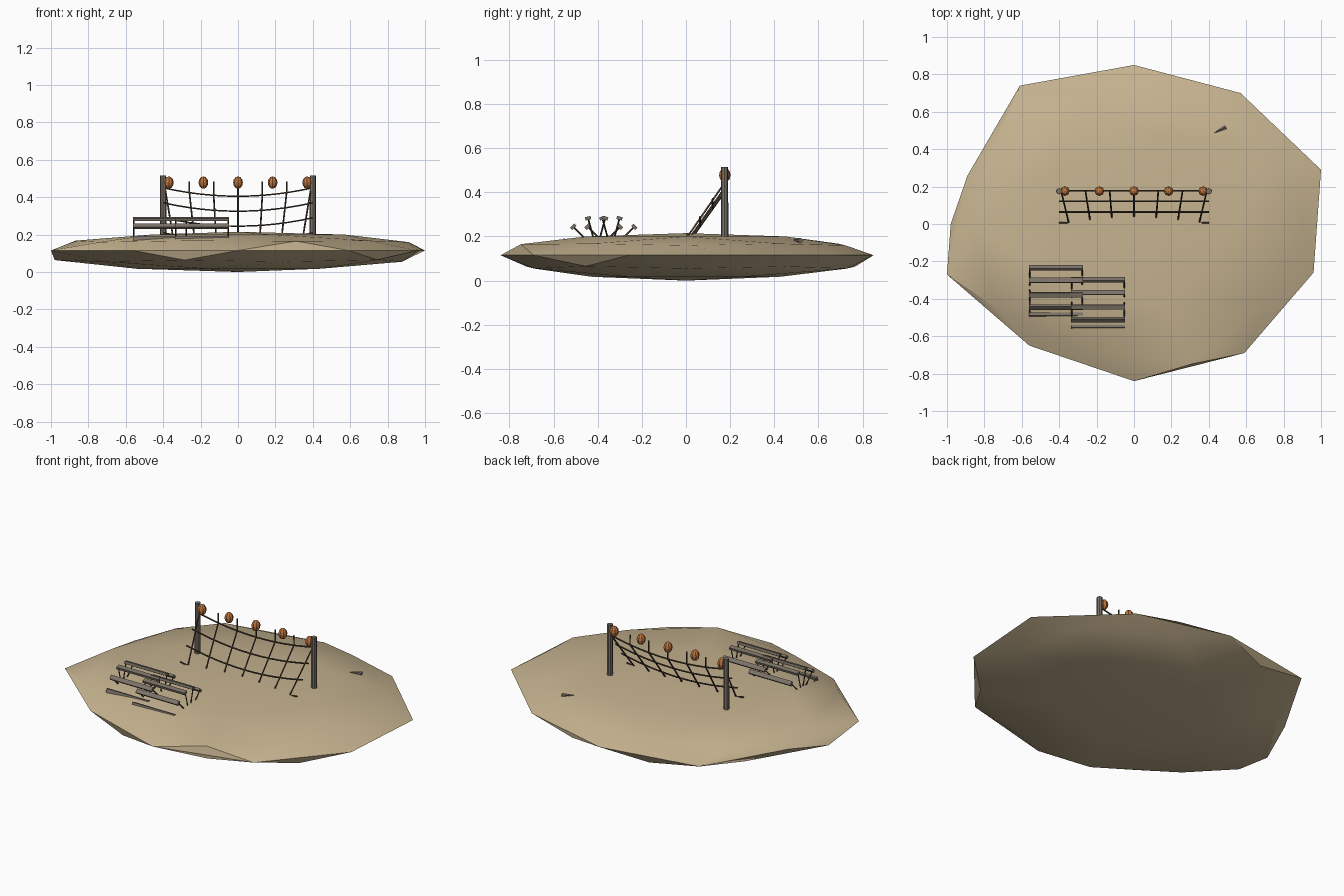
import bpy, bmesh, math
from mathutils import Vector, Matrix

if "Cube" in bpy.data.objects:
    bpy.data.objects.remove(bpy.data.objects["Cube"])


def material(name, rgb):
    m = bpy.data.materials.new(name)
    m.diffuse_color = (*rgb, 1)
    m.use_nodes = True
    m.node_tree.nodes["Principled BSDF"].inputs["Base Color"].default_value = m.diffuse_color
    return m


SAND = material("sand", (0.57, 0.455, 0.28))
WOOD = material("weathered wood", (0.20, 0.17, 0.14))
ROPE = material("dark rope", (0.07, 0.05, 0.032))
ORANGE = material("orange float", (0.52, 0.18, 0.05))


def finish(bm, name, mat, smooth=False):
    bmesh.ops.recalc_face_normals(bm, faces=bm.faces)
    mesh = bpy.data.meshes.new(name)
    bm.to_mesh(mesh)
    bm.free()
    mesh.materials.append(mat)
    ob = bpy.data.objects.new(name, mesh)
    bpy.context.collection.objects.link(ob)
    if smooth:
        bpy.context.view_layer.objects.active = ob
        ob.select_set(True)
        bpy.ops.object.shade_smooth_by_angle(angle=math.radians(30))
        ob.select_set(False)
    return ob


def rod(bm, a, b, r1, r2, sides=6):
    """Tapered rod between two points."""
    a, b = Vector(a), Vector(b)
    rot = Vector((0, 0, 1)).rotation_difference(b - a).to_matrix().to_4x4()
    bmesh.ops.create_cone(bm, cap_ends=True, segments=sides, radius1=r1, radius2=r2,
                          depth=(b - a).length,
                          matrix=Matrix.Translation((a + b) / 2) @ rot)


def rope(name, points, radius=0.0045):
    """Bevelled curve through the points, converted to a mesh."""
    cu = bpy.data.curves.new(name, 'CURVE')
    cu.dimensions = '3D'
    cu.bevel_depth = radius
    cu.bevel_resolution = 1
    cu.use_fill_caps = True
    sp = cu.splines.new('POLY')
    sp.points.add(len(points) - 1)
    for p, co in zip(sp.points, points):
        p.co = (*co, 1)
    cu.materials.append(ROPE)
    ob = bpy.data.objects.new(name, cu)
    bpy.context.collection.objects.link(ob)
    bpy.context.view_layer.objects.active = ob
    ob.select_set(True)
    bpy.ops.object.convert(target='MESH')
    ob.select_set(False)


# Sand island: flattened low-poly sphere with an irregular rim
rim = [(1, 0.29), (0.57, 0.70), (0, 0.85), (-0.61, 0.74), (-0.89, 0.26),
       (-1, -0.27), (-0.56, -0.65), (0, -0.84), (0.59, -0.69), (0.96, -0.26)]
bm = bmesh.new()
bmesh.ops.create_icosphere(bm, subdivisions=2, radius=1)
for v in bm.verts:
    x, y, z = v.co
    if abs(z) < 0.05:
        deg = math.degrees(math.atan2(y, x)) % 360
        px, py = rim[round((deg - 18) / 36) % 10]
        v.co = (px, py, 0.115)
    elif z > 0:
        s = 1.06 if z > 0.7 else 1.0
        v.co = (x * 1.02 * s, y * 0.85 * s, 0.115 + 0.1 * z)
        if x > 0.2 and y < -0.8:      # bulge at the front edge
            v.co = (0.31, -0.748, 0.165)
    else:
        s = 1.06 if y > 0.7 else 1.0
        v.co = (x * 1.03, y * 0.85 * s, 0.115 + 0.115 * z)
        if x < -0.88:                 # bulge at the left edge
            v.co.x = -0.98
        if 0.7 < x < 0.75 and y < -0.5:
            v.co = (0.745, -0.455, 0.065)
finish(bm, "island", SAND, True)

# Two upright posts
for side, sx in (("left", -1), ("right", 1)):
    bm = bmesh.new()
    rod(bm, (sx * 0.4, 0.175, 0.15), (sx * 0.4, 0.175, 0.515), 0.017, 0.016, 8)
    finish(bm, side + "_post", WOOD, True)


# Hanging net
def net_point(row, x):
    z = 0.45 - 0.08 * row - 0.045 * (1 - (x / 0.4) ** 2)
    return (x, 0.178 - 0.057 * row, z)


for row in range(4):
    rope("net_row", [net_point(row, -0.4 + 0.8 * i / 12) for i in range(13)])
for k in range(-3, 4):
    x0 = k * 0.13
    pts = [(x0, 0.178, 0.485)]
    for i in range(7):
        row = i / 2
        pts.append(net_point(row, x0 * (1 - 0.035 * row)))
    pts.append((x0 * 0.87, -0.022, 0.197))
    rope("net_strand", pts)

# Round floats along the top of the net
for k in range(-2, 3):
    bm = bmesh.new()
    bmesh.ops.create_uvsphere(bm, u_segments=8, v_segments=6, radius=1)
    bmesh.ops.transform(bm, verts=bm.verts,
                        matrix=Matrix.Translation((k * 0.185, 0.176, 0.478))
                        @ Matrix.Diagonal((0.026, 0.026, 0.033, 1)))
    finish(bm, "float", ORANGE)


# Half-buried paddle wheels: slats carried on radial spokes
def paddle_wheel(name, x0, x1, cy, cz=0.138):
    slats, spokes = bmesh.new(), bmesh.new()
    for deg in range(-75, 90, 30):
        a = math.radians(deg)
        d = Vector((0, math.sin(a), math.cos(a)))
        c = Vector(((x0 + x1) / 2, cy, cz))
        m = (Matrix.Translation(c + d * 0.15) @ Matrix.Rotation(-a, 4, 'X')
             @ Matrix.Diagonal((x1 - x0, 0.026, 0.015, 1)))
        bmesh.ops.create_cube(slats, size=1, matrix=m)
        for x in (x0 + 0.004, x1 - 0.004):
            hub = Vector((x, cy, cz))
            rod(spokes, hub + d * 0.02, hub + d * 0.146, 0.004, 0.004, 4)
    finish(slats, name + "_slats", WOOD)
    finish(spokes, name + "_spokes", ROPE)


paddle_wheel("left_wheel", -0.562, -0.273, -0.34)
paddle_wheel("right_wheel", -0.337, -0.048, -0.405)

# Small driftwood splinter lying on the sand
bm = bmesh.new()
rod(bm, (0.49, 0.518, 0.182), (0.43, 0.488, 0.184), 0.012, 0.002, 6)
finish(bm, "driftwood", WOOD)
